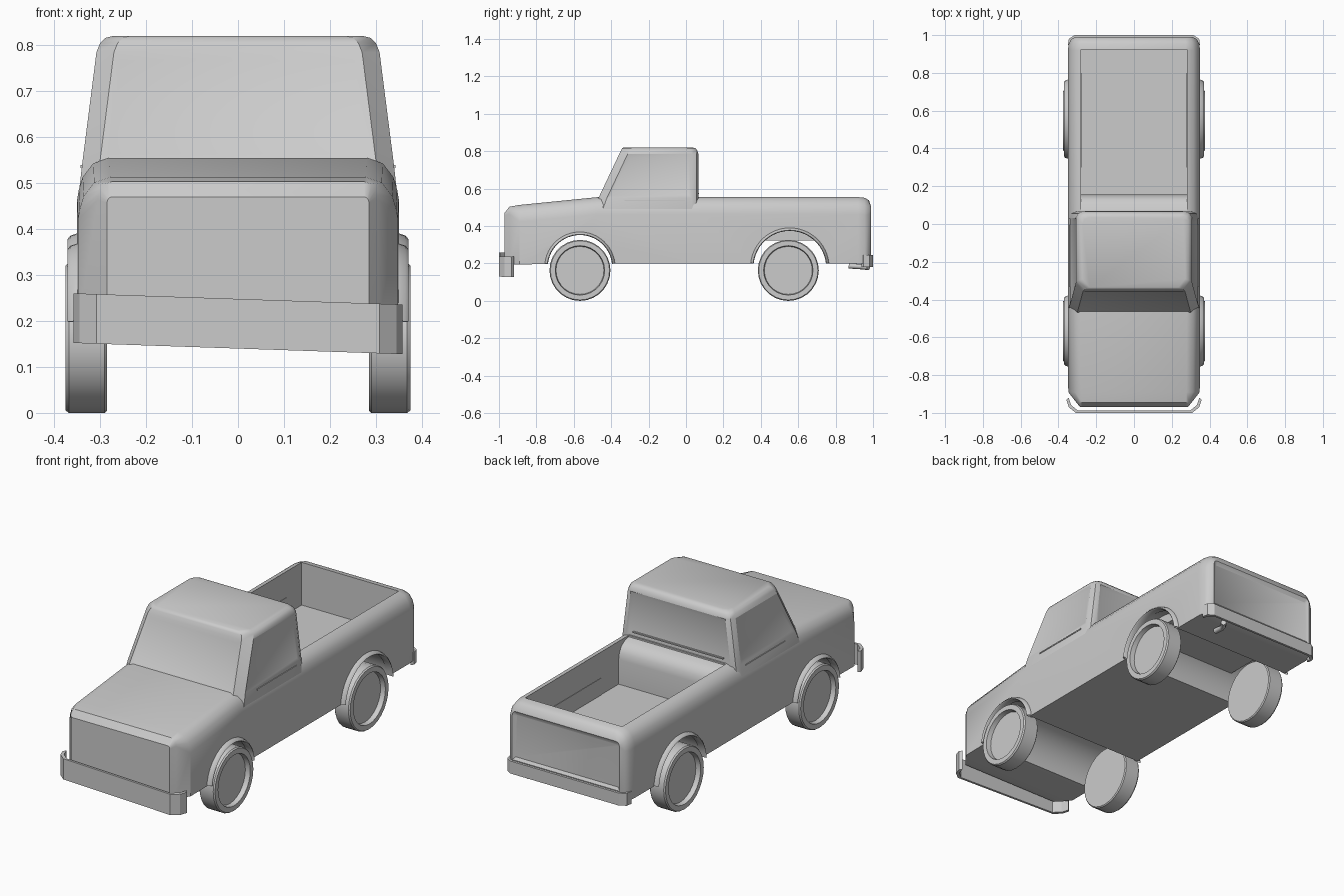
import bpy, bmesh, math
from mathutils import Vector

if "Cube" in bpy.data.objects:
    bpy.data.objects.remove(bpy.data.objects["Cube"], do_unlink=True)

paint = bpy.data.materials.new("plain_grey")
paint.use_nodes = True
GREY = (0.6, 0.6, 0.6, 1)
paint.diffuse_color = GREY
paint.node_tree.nodes["Principled BSDF"].inputs["Base Color"].default_value = GREY


def smooth(mesh, angle=35):
    for p in mesh.polygons:
        p.use_smooth = True
    mesh.set_sharp_from_angle(angle=math.radians(angle))


def finish(name, bm, angle=35):
    bmesh.ops.recalc_face_normals(bm, faces=bm.faces)
    mesh = bpy.data.meshes.new(name)
    bm.to_mesh(mesh)
    bm.free()
    mesh.materials.append(paint)
    smooth(mesh, angle)
    ob = bpy.data.objects.new(name, mesh)
    bpy.context.collection.objects.link(ob)
    return ob


def loft(rings, closed=True):
    """Skin a list of point rings; closed rings get end caps."""
    bm = bmesh.new()
    vs = [[bm.verts.new(p) for p in ring] for ring in rings]
    n = len(rings[0])
    for a, b in zip(vs, vs[1:]):
        for i in range(n if closed else n - 1):
            j = (i + 1) % n
            bm.faces.new((a[i], a[j], b[j], b[i]))
    if closed:
        bm.faces.new(vs[0])
        bm.faces.new(vs[-1])
    bmesh.ops.recalc_face_normals(bm, faces=bm.faces)
    return bm


def box(name, x, y, z):
    rings = [[(x[0], y[0], h), (x[1], y[0], h), (x[1], y[1], h), (x[0], y[1], h)] for h in z]
    return finish(name, loft(rings))


def arc(x, cy, cz, r, start, end, count):
    steps = [math.radians(start + (end - start) * i / count) for i in range(count + 1)]
    return [(x, cy + r * math.cos(a), cz + r * math.sin(a)) for a in steps]


def circle(x, cy, cz, r, count=28):
    return arc(x, cy, cz, r, 0, 360, count)[:-1]


# Body: cross-sections along the length (y, half width, bottom, top, shoulder radius)
def body_section(y, w, z0, z1, r):
    half = [(w, z0), (w, z1 - 1.3 * r), (w - 0.05 * r, z1 - r), (w - 0.17 * r, z1 - 0.6 * r),
            (w - 0.5 * r, z1 - 0.17 * r), (w - r, z1)]
    return [(x, y, z) for x, z in half] + [(-x, y, z) for x, z in reversed(half)]


bm = loft([body_section(*s) for s in (
    (-0.97, 0.285, 0.2, 0.47, 0.01),
    (-0.945, 0.305, 0.195, 0.503, 0.03),
    (-0.89, 0.348, 0.195, 0.513, 0.07),
    (-0.47, 0.35, 0.2, 0.555, 0.07),
    (0.06, 0.35, 0.2, 0.555, 0.07),
    (0.92, 0.35, 0.2, 0.555, 0.07),
    (0.955, 0.345, 0.2, 0.551, 0.07),
    (0.978, 0.332, 0.21, 0.538, 0.06),
    (0.99, 0.31, 0.25, 0.505, 0.02))])
# Recessed tailgate panel
tail = [f for f in bm.faces if f.normal.y > 0.9 and f.calc_center_median().y > 0.985]
bmesh.ops.inset_individual(bm, faces=tail, thickness=0.02, depth=-0.01)
body = finish("body", bm)

# Cut the cargo bed and the wheel arches
ARCHES = ((-0.567, 0.178), (0.555, 0.2))
FLOOR = 0.33
cutters = [box("bed_cutter", (-0.28, 0.28), (0.072, 0.925), (FLOOR, 0.7))]
for y, r in ARCHES:
    cutters.append(finish("arch_cutter", loft([circle(-0.5, y, 0.18, r, 40), circle(0.5, y, 0.18, r, 40)])))
for c in cutters:
    c.hide_render = True
    mod = body.modifiers.new("cut", "BOOLEAN")
    mod.operation = "DIFFERENCE"
    mod.solver = "EXACT"
    mod.object = c
bpy.context.view_layer.update()
cut_mesh = bpy.data.meshes.new_from_object(body.evaluated_get(bpy.context.evaluated_depsgraph_get()))
body.modifiers.clear()
body.data = cut_mesh
smooth(cut_mesh)
for c in cutters:
    bpy.data.objects.remove(c, do_unlink=True)

# Bed lining
box("bed_floor", (-0.283, 0.283), (0.07, 0.928), (FLOOR - 0.006, FLOOR + 0.002))
for side, s in (("left", 1), ("right", -1)):
    box("bed_wall_" + side, sorted((s * 0.278, s * 0.284)), (0.3, 0.8), (FLOOR - 0.006, 0.42))
bulge = ((0.06, 0.33), (0.155, 0.33), (0.155, 0.46), (0.149, 0.495), (0.132, 0.522),
         (0.105, 0.54), (0.06, 0.55))
finish("bed_front_bulge", loft([[(x, y, z) for y, z in bulge] for x in (-0.281, 0.281)]), 50)


# Cab: stacked plan sections (height, half width, front, back)
def cab_section(z, w, front, back):
    half = [(w - 0.038, front), (w, front + 0.045), (w, back - 0.035), (w - 0.012, back - 0.01),
            (w - 0.035, back)]
    return [(x, y, z) for x, y in half] + [(-x, y, z) for x, y in reversed(half)]


bm = loft([cab_section(*s) for s in (
    (0.49, 0.345, -0.49, 0.066),
    (0.55, 0.338, -0.468, 0.066),
    (0.785, 0.308, -0.357, 0.066),
    (0.805, 0.3, -0.347, 0.06),
    (0.816, 0.288, -0.341, 0.05),
    (0.82, 0.272, -0.335, 0.035))])
# Recessed windows on the large upright faces
panes = [f for f in bm.faces if f.calc_area() > 0.03 and 0.6 < f.calc_center_median().z < 0.75]
bmesh.ops.inset_individual(bm, faces=panes, thickness=0.025, depth=-0.006)
finish("cab", bm, 30)

# Window sills
for side, s in (("left", 1), ("right", -1)):
    box("door_sill_" + side, sorted((s * 0.33, s * 0.343)), (-0.33, -0.005), (0.533, 0.539))
box("rear_sill", (-0.26, 0.26), (0.06, 0.069), (0.572, 0.578))

# Wheels with recessed hubs, and flared arch lips
for end, (arch_y, r), wheel_y in (("front", ARCHES[0], -0.567), ("rear", ARCHES[1], 0.547)):
    for side, s in (("left", 1), ("right", -1)):
        tyre = ((0.285, 0.158), (0.29, 0.163), (0.368, 0.163), (0.375, 0.158), (0.375, 0.132), (0.35, 0.128))
        finish(f"{end}_wheel_{side}", loft([circle(s * x, wheel_y, 0.163, q) for x, q in tyre]))
        lip = ((0.345, 0.012), (0.364, 0.006), (0.371, -0.002), (0.366, -0.006), (0.33, -0.004))
        finish(f"{end}_arch_lip_{side}",
               loft([arc(s * x, arch_y, 0.18, r + d, 6, 174, 24) for x, d in lip], closed=False), 50)


# Bumpers: a plan path raised into a thin wrapped strip
def bumper(name, path, z0, z1, tilt=0.0, thick=0.012):
    pts = [Vector(p) for p in path + [(-x, y) for x, y in reversed(path)]]
    inner = [Vector((p.x * (1 - thick / 0.35), p.y - math.copysign(thick, p.y))) for p in pts]
    ring = pts + inner[::-1]
    bm = bmesh.new()
    rows = [[bm.verts.new((p.x, p.y, z - tilt * p.x)) for p in ring] for z in (z0, z1)]
    n, m = len(ring), len(pts)
    for i in range(n):
        j = (i + 1) % n
        bm.faces.new((rows[0][i], rows[0][j], rows[1][j], rows[1][i]))
    for row in rows:
        for i in range(m - 1):
            bm.faces.new((row[i], row[i + 1], row[n - 2 - i], row[n - 1 - i]))
    finish(name, bm, 20)


bumper("front_bumper", [(0.358, -0.932), (0.345, -0.97), (0.308, -1.0)], 0.14, 0.248, 0.034)
bumper("rear_bumper", [(0.35, 0.95), (0.345, 0.98), (0.315, 1.0)], 0.18, 0.245)

# Exhaust pipe
curve = bpy.data.curves.new("exhaust_pipe", "CURVE")
curve.dimensions = "3D"
curve.bevel_depth = 0.014
curve.bevel_resolution = 2
curve.use_fill_caps = True
spline = curve.splines.new("POLY")
route = ((0.2, 0.87, 0.187), (0.2, 0.92, 0.184), (0.21, 0.945, 0.182), (0.235, 0.975, 0.178))
spline.points.add(len(route) - 1)
for p, co in zip(spline.points, route):
    p.co = (*co, 1)
curve.materials.append(paint)
pipe = bpy.data.objects.new("exhaust_pipe", curve)
bpy.context.collection.objects.link(pipe)
